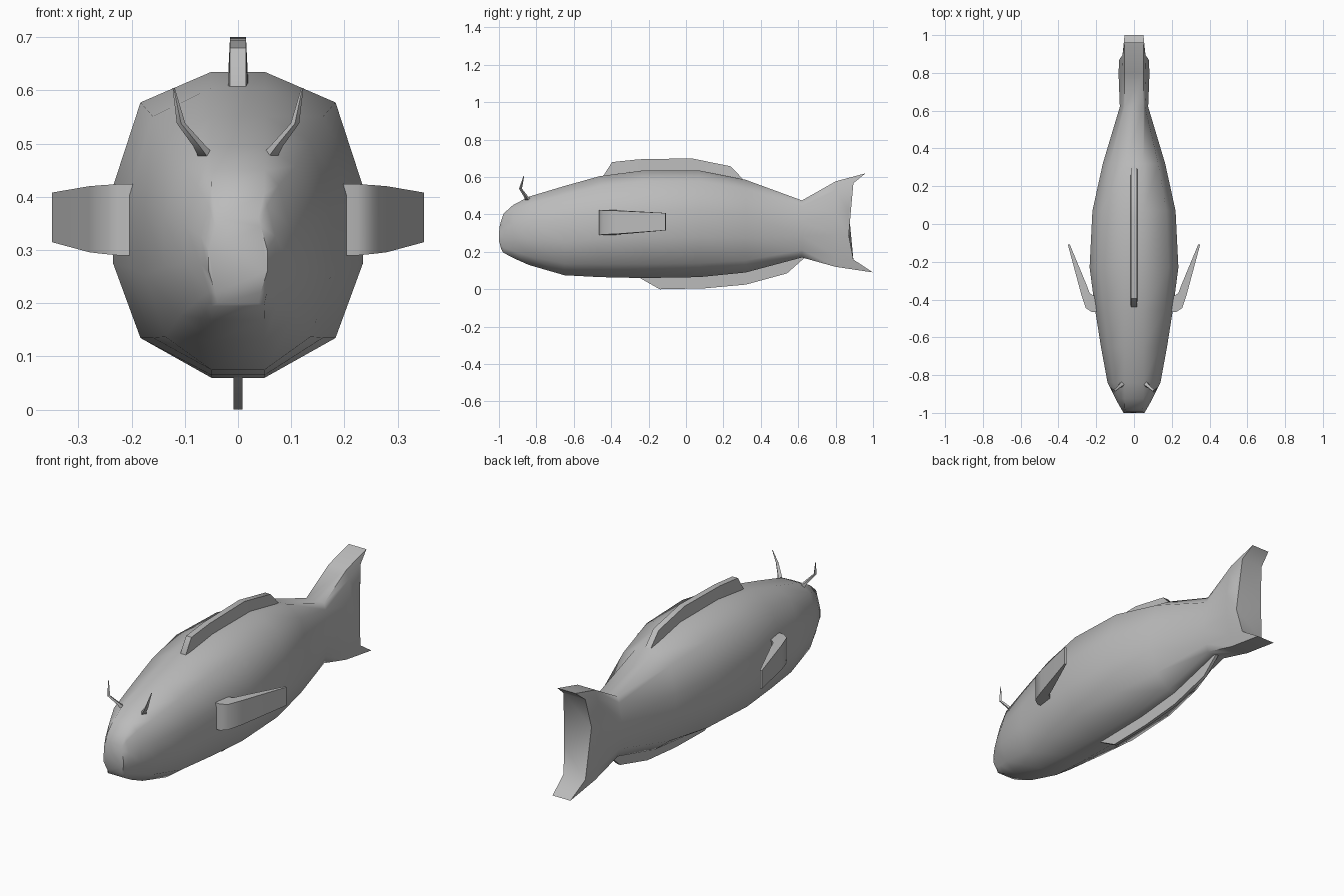
import bpy, bmesh, math

if "Cube" in bpy.data.objects:
    bpy.data.objects.remove(bpy.data.objects["Cube"])

grey = bpy.data.materials.new("fish_grey")
grey.diffuse_color = (0.5, 0.5, 0.5, 1)
grey.use_nodes = True
grey.node_tree.nodes["Principled BSDF"].inputs["Base Color"].default_value = grey.diffuse_color


def loft(name, rings, angle):
    """Skin equal-length rings of points and cap both ends."""
    bm = bmesh.new()
    loops = [[bm.verts.new(p) for p in ring] for ring in rings]
    n = len(loops[0])
    for a, b in zip(loops, loops[1:]):
        for i in range(n):
            j = (i + 1) % n
            bm.faces.new((a[i], a[j], b[j], b[i]))
    bm.faces.new(loops[0])
    bm.faces.new(loops[-1])
    bmesh.ops.triangulate(bm, faces=[f for f in bm.faces if len(f.verts) > 4])
    bmesh.ops.recalc_face_normals(bm, faces=bm.faces)
    mesh = bpy.data.meshes.new(name)
    bm.to_mesh(mesh)
    bm.free()
    mesh.materials.append(grey)
    obj = bpy.data.objects.new(name, mesh)
    bpy.context.collection.objects.link(obj)
    bpy.ops.object.select_all(action='DESELECT')
    obj.select_set(True)
    bpy.context.view_layer.objects.active = obj
    bpy.ops.object.shade_smooth_by_angle(angle=math.radians(angle))
    return obj


def section(y, top, bottom, width, bend=(0, 0, 0, 0, 0, 0)):
    """Twelve-sided body ring; bend shifts each level along y."""
    c, h = (top + bottom) / 2, (top - bottom) / 2
    flat = min(0.05, width * 0.7)
    half = [(flat, 1), (width * 0.78, 0.8), (width, 0.25),
            (width, -0.25), (width * 0.78, -0.74), (flat, -1)]
    right = [(x, y + d, c + h * k) for (x, k), d in zip(half, bend)]
    return right + [(-x, yy, z) for x, yy, z in reversed(right)]


# body and tail: y, top, bottom, half width
stations = [(-0.975, 0.405, 0.195, 0.07), (-0.925, 0.45, 0.168, 0.098),
            (-0.84, 0.495, 0.13, 0.14), (-0.65, 0.552, 0.075, 0.175),
            (-0.46, 0.605, 0.065, 0.205), (-0.23, 0.635, 0.06, 0.235),
            (0.07, 0.635, 0.065, 0.22), (0.32, 0.585, 0.09, 0.165),
            (0.62, 0.475, 0.17, 0.075)]
rings = [section(-1.0, 0.36, 0.2, 0.055, (0.01, 0.005, 0, 0, 0.01, 0.02))]
rings += [section(*s) for s in stations]
rings.append(section(0.8, 0.577, 0.12, 0.082))
rings.append(section(0.87, 0.62, 0.09, 0.078, (0.09, 0.025, 0, 0, 0.025, 0.13)))
loft("body_and_tail", rings, 50)


# thin fins on the centre line: (y, outer z, root z)
def keel_fin(name, profile, root_width, edge_width):
    loft(name, [[(-root_width, y, r), (-edge_width, y, z),
                 (edge_width, y, z), (root_width, y, r)] for y, z, r in profile], 40)


keel_fin("dorsal_fin", [(-0.44, 0.61, 0.58), (-0.395, 0.68, 0.58), (-0.25, 0.695, 0.6),
                        (0.03, 0.70, 0.6), (0.24, 0.657, 0.57), (0.305, 0.588, 0.56)], 0.02, 0.015)
keel_fin("belly_fin", [(-0.25, 0.062, 0.09), (-0.14, 0.0, 0.09), (0.1, 0.005, 0.1),
                       (0.32, 0.025, 0.12), (0.54, 0.085, 0.17), (0.63, 0.165, 0.2)], 0.008, 0.008)

# side fins: outer x, y, inner x, y, low z, high z
fin = [(0.17, -0.465, 0.17, -0.37, 0.29, 0.425),
       (0.225, -0.465, 0.215, -0.38, 0.29, 0.424),
       (0.255, -0.445, 0.235, -0.365, 0.293, 0.422),
       (0.28, -0.37, 0.252, -0.32, 0.296, 0.42),
       (0.35, -0.11, 0.34, -0.108, 0.315, 0.408)]
# feelers: x, y, z, radius
feeler = [(0.05, -0.835, 0.465, 0.02), (0.072, -0.855, 0.495, 0.012),
          (0.107, -0.885, 0.538, 0.008), (0.121, -0.867, 0.605, 0.002)]
for side, s in (("left", -1), ("right", 1)):
    loft(side + "_side_fin", [[(s * a, b, lo), (s * a, b, hi), (s * c, d, hi), (s * c, d, lo)]
                              for a, b, c, d, lo, hi in fin], 40)
    loft(side + "_feeler", [[(s * (x + r), y, z), (s * x, y + r, z),
                             (s * (x - r), y, z), (s * x, y - r, z)]
                            for x, y, z, r in feeler], 60)
